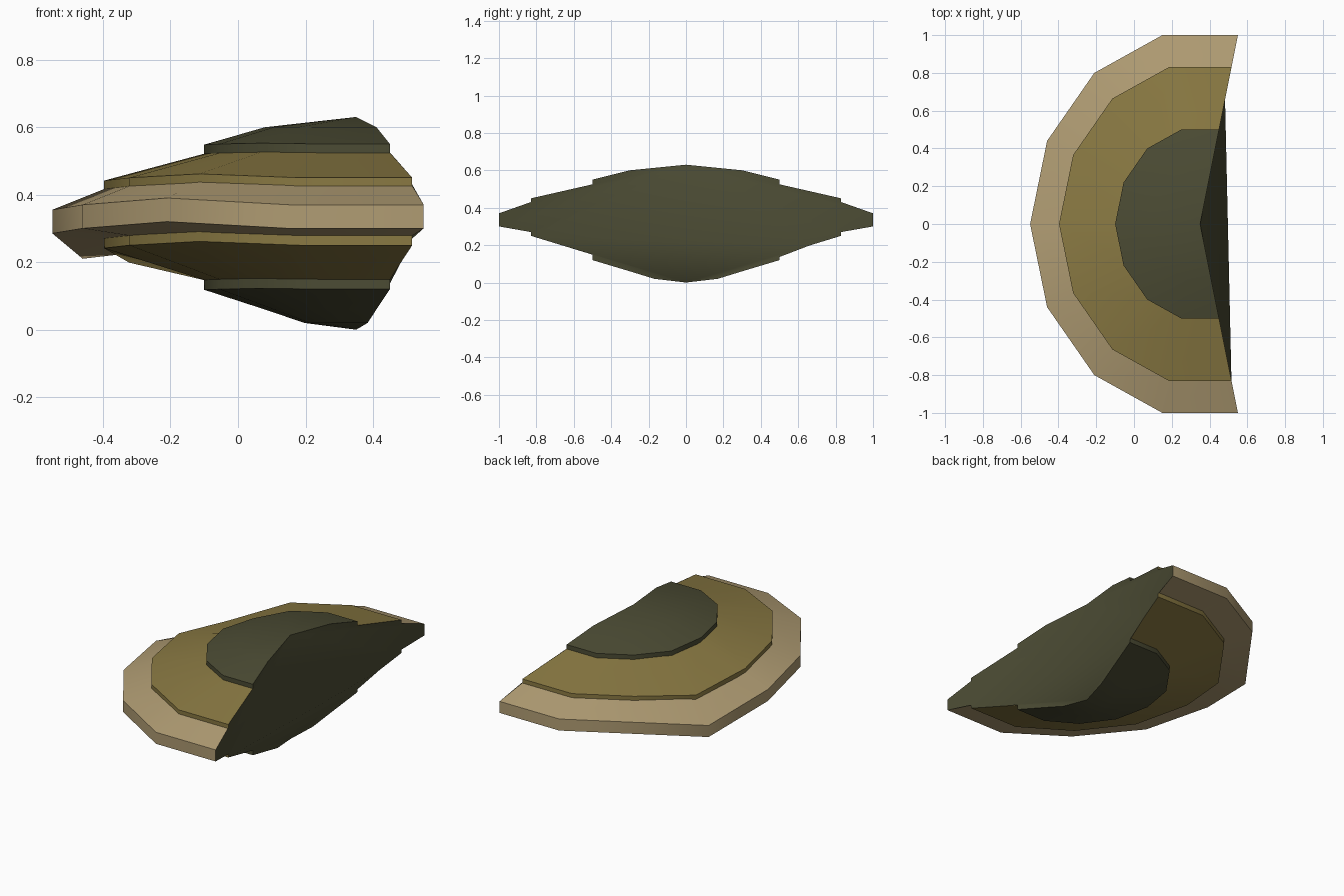
import bpy, bmesh, math

cube = bpy.data.objects.get("Cube")
if cube:
    bpy.data.objects.remove(cube)


def material(name, rgb):
    m = bpy.data.materials.new(name)
    m.use_nodes = True
    m.diffuse_color = (*rgb, 1)
    m.node_tree.nodes["Principled BSDF"].inputs["Base Color"].default_value = (*rgb, 1)
    return m


tan = material("pale tan", (0.43, 0.33, 0.17))
ochre = material("ochre", (0.25, 0.19, 0.055))
olive = material("dark olive", (0.071, 0.071, 0.034))

CENTRE_X = 0.35
# Half-round outline about the notch, with a small sag for each corner
half = [(0.2, -1), (-0.2, -1), (-0.56, -0.8), (-0.81, -0.44)]
outline = half + [(-0.9, 0)] + [(x, -y) for x, y in reversed(half)]
sag = [0, 0, 0.02, 0, -0.015, -0.09, 0, 0, 0]


def finish(name, bm, mat, angle):
    mesh = bpy.data.meshes.new(name)
    bm.to_mesh(mesh)
    bm.free()
    mesh.materials.append(mat)
    ob = bpy.data.objects.new(name, mesh)
    bpy.context.collection.objects.link(ob)
    bpy.ops.object.select_all(action='DESELECT')
    ob.select_set(True)
    bpy.context.view_layer.objects.active = ob
    bpy.ops.object.shade_smooth_by_angle(angle=math.radians(angle))
    return ob


def layer(name, profile, mat):
    """Sweep (scale, height) rings, listed top to bottom, round the outline."""
    bm = bmesh.new()
    rows = []
    for s, z in profile:
        if s == 0:
            rows.append([bm.verts.new((CENTRE_X, 0, z))] * len(outline))
        else:
            rows.append([bm.verts.new((CENTRE_X + x * s, y * s, z + d * s ** 3))
                         for (x, y), d in zip(outline, sag)])
    for a, b in zip(rows, rows[1:]):
        for j in range(len(outline) - 1):
            loop = list(dict.fromkeys((a[j], a[j + 1], b[j + 1], b[j])))
            bm.faces.new(loop)
    return finish(name, bm, mat, 30)


# Three stacked layers, each with a thin lip
layer("outer_layer", [(0.8, 0.435), (1, 0.37), (1, 0.30), (0.8, 0.275)], tan)
layer("middle_layer", [(0.47, 0.53), (0.83, 0.45), (0.83, 0.25), (0.47, 0.14)], ochre)
layer("inner_layer", [(0, 0.63), (0.3, 0.6), (0.5, 0.55), (0.5, 0.12),
                      (0.3, 0.06), (0.17, 0.02), (0, 0)], olive)

# Cut side: two angled walls with a folded wedge filling the notch
edge = [(0, 0), (0.17, 0.02), (0.3, 0.06), (0.5, 0.12), (0.5, 0.15), (0.66, 0.198),
        (0.83, 0.25), (0.83, 0.27), (1, 0.30), (1, 0.37), (0.83, 0.43), (0.83, 0.45),
        (0.5, 0.525), (0.5, 0.55), (0.3, 0.6), (0, 0.63)]
bm = bmesh.new()
bottom = bm.verts.new((CENTRE_X, 0, edge[0][1]))
top = bm.verts.new((CENTRE_X, 0, edge[-1][1]))
corners = []
for side, k in ((-1, 6), (1, 5)):
    ring = [bottom] + [bm.verts.new((CENTRE_X + 0.2 * s, side * s, z))
                       for s, z in edge[1:-1]] + [top]
    bm.faces.new(ring[:k + 1])
    bm.faces.new(ring[k:])
    corners.append(ring[k])
bm.faces.new((corners[0], corners[1], top))
bm.faces.new((corners[0], corners[1], bottom))
bm.normal_update()
for f in bm.faces:
    if f.normal.x < 0:
        f.normal_flip()
finish("cut_face", bm, olive, 60)
